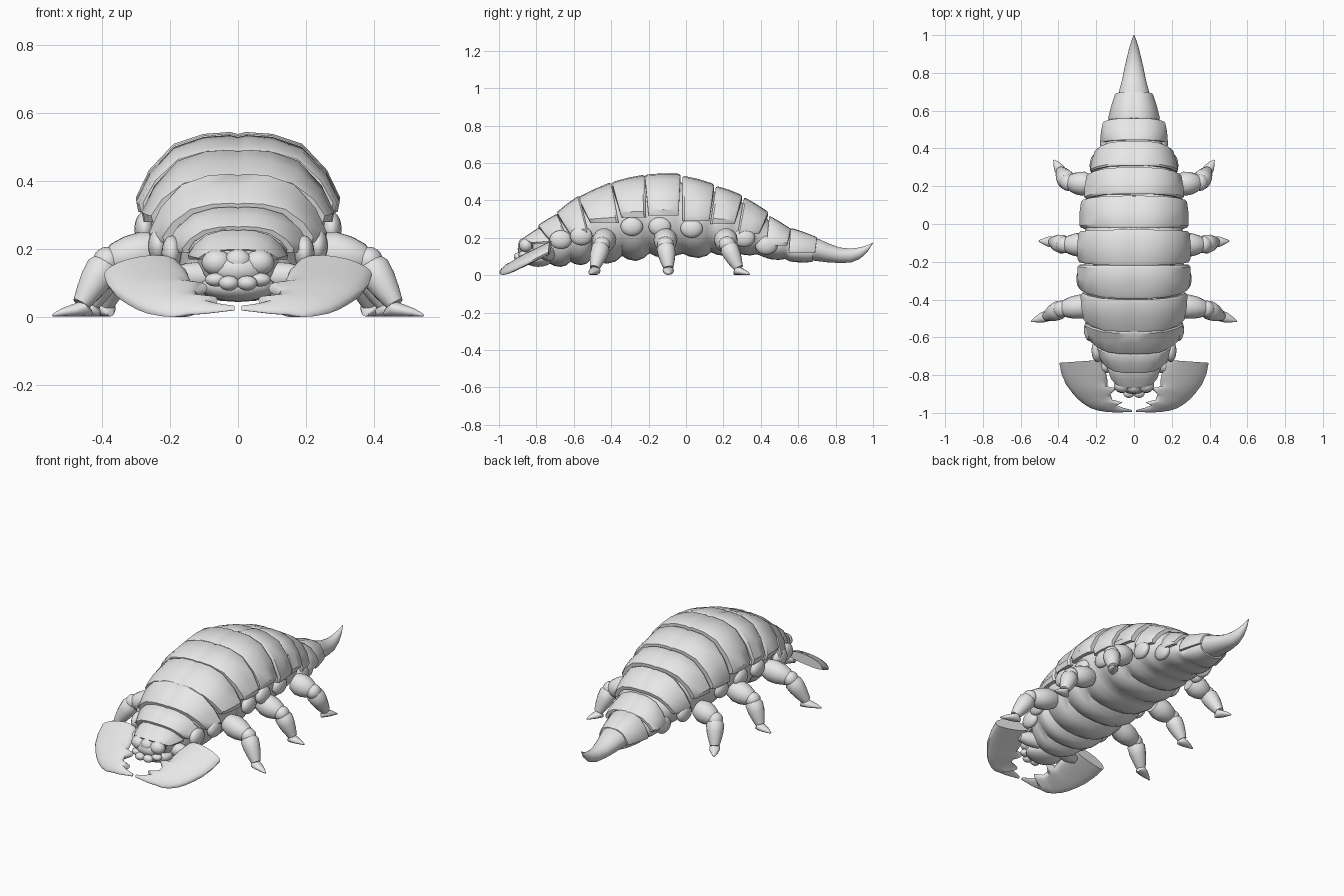
import bpy, bmesh, math
from mathutils import Vector

if "Cube" in bpy.data.objects:
    bpy.data.objects.remove(bpy.data.objects["Cube"])

grey = bpy.data.materials.new("shell_grey")
grey.use_nodes = True
grey.diffuse_color = (0.8, 0.8, 0.8, 1)
grey.node_tree.nodes["Principled BSDF"].inputs["Base Color"].default_value = (0.8, 0.8, 0.8, 1)


def finish(name, bm, angle=50):
    bmesh.ops.recalc_face_normals(bm, faces=bm.faces)
    mesh = bpy.data.meshes.new(name)
    bm.to_mesh(mesh)
    bm.free()
    mesh.materials.append(grey)
    ob = bpy.data.objects.new(name, mesh)
    bpy.context.collection.objects.link(ob)
    bpy.ops.object.select_all(action='DESELECT')
    ob.select_set(True)
    bpy.context.view_layer.objects.active = ob
    bpy.ops.object.shade_smooth_by_angle(angle=math.radians(angle))
    return ob


def loft(name, rings, angle=50):
    """Skin closed rings of equal length and cap both ends."""
    bm = bmesh.new()
    rows = [[bm.verts.new(p) for p in ring] for ring in rings]
    n = len(rows[0])
    for a, b in zip(rows, rows[1:]):
        for i in range(n):
            j = (i + 1) % n
            bm.faces.new((a[i], a[j], b[j], b[i]))
    bm.faces.new(rows[0])
    bm.faces.new(rows[-1])
    return finish(name, bm, angle)


def blob(name, centre, size):
    bm = bmesh.new()
    bmesh.ops.create_uvsphere(bm, u_segments=16, v_segments=10, radius=1)
    for v in bm.verts:
        v.co = Vector([c + s * k for c, s, k in zip(centre, size, v.co)])
    return finish(name, bm)


def limb(name, points, radii, sides=14):
    """Round limb with a radius at each path point."""
    pts = [Vector(p) for p in points]
    rings = []
    for i, p in enumerate(pts):
        d = (pts[min(i + 1, len(pts) - 1)] - pts[max(i - 1, 0)]).normalized()
        a = d.cross(Vector((0, 0, 1))).normalized()
        b = d.cross(a)
        angles = [math.tau * k / sides for k in range(sides)]
        rings.append([p + radii[i] * (a * math.cos(t) + b * math.sin(t)) for t in angles])
    return loft(name, rings)


def mix(a, b, t):
    return a + (b - a) * t


# Back plates: top front y, top rear y, front z, rear z, front width, rear width,
# lower edge z, lower front y, lower rear y, belly z
plates = [
    (-0.87, -0.78, 0.20, 0.26, 0.12, 0.15, 0.17, -0.82, -0.72, 0.07),
    (-0.79, -0.69, 0.27, 0.33, 0.17, 0.215, 0.19, -0.73, -0.63, 0.05),
    (-0.69, -0.57, 0.34, 0.43, 0.23, 0.265, 0.22, -0.62, -0.52, 0.06),
    (-0.575, -0.40, 0.42, 0.50, 0.265, 0.285, 0.28, -0.51, -0.36, 0.07),
    (-0.395, -0.22, 0.50, 0.54, 0.29, 0.30, 0.31, -0.345, -0.215, 0.085),
    (-0.22, -0.03, 0.54, 0.545, 0.298, 0.295, 0.32, -0.20, -0.04, 0.10),
    (-0.02, 0.15, 0.535, 0.49, 0.29, 0.28, 0.29, -0.02, 0.125, 0.10),
    (0.16, 0.30, 0.48, 0.43, 0.265, 0.25, 0.275, 0.13, 0.26, 0.11),
    (0.31, 0.44, 0.42, 0.34, 0.235, 0.205, 0.22, 0.275, 0.39, 0.11),
    (0.445, 0.56, 0.32, 0.25, 0.18, 0.165, 0.16, 0.43, 0.54, 0.085),
    (0.56, 0.70, 0.255, 0.205, 0.14, 0.10, 0.12, 0.55, 0.69, 0.07),
]
half_arch = [(0.08, 0.995), (0.34, 0.97), (0.63, 0.84), (0.87, 0.5), (1, 0.14), (0.98, 0)]
arch = [(-u, v) for u, v in reversed(half_arch)] + [(0, 0.97)] + half_arch

body = []
for n, (yf, yr, zf, zr, wf, wr, low, bf, br, belly) in enumerate(plates):
    rings = []
    for t, k in ((0, 0.965), (0.08, 1), (0.5, 1.015), (0.92, 1), (1, 0.965)):
        w, h = mix(wf, wr, t) * k, (mix(zf, zr, t) - low) * k
        outer = [(u * w, mix(mix(bf, br, t), mix(yf, yr, t), v), low + v * h) for u, v in arch]
        inner = [(x * 0.88, y, low + (z - low) * 0.86) for x, y, z in reversed(outer)]
        rings.append(outer + inner)
    loft("back_plate_%d" % (n + 1), rings, 35)

    # Matching body section with a swollen belly fold
    for t, k in ((0.03, 0.94), (0.25, 0.98), (0.6, 1), (0.9, 0.97)):
        w = (mix(wf, wr, t) - 0.022) * k
        top = (mix(zf, zr, t) - 0.03 - low) * k
        drop = (low - belly) * (1 + (k - 0.98) * 2)
        ym, yt = mix(bf, br, t), mix(yf, yr, t)
        ring = []
        for i in range(28):
            c, s = math.cos(math.tau * i / 28), math.sin(math.tau * i / 28)
            x = w * math.copysign(abs(c) ** 0.8, c)
            ring.append((x, mix(ym, yt, max(s, 0)), low + s * (top if s > 0 else drop)))
        body.append(ring)
loft("body", body, 60)

# Tail horn: y, middle z, half width, half height
tail = [(0.66, 0.14, 0.085, 0.06), (0.70, 0.137, 0.080, 0.062), (0.76, 0.12, 0.064, 0.052),
        (0.82, 0.107, 0.052, 0.042), (0.88, 0.105, 0.038, 0.038), (0.93, 0.118, 0.026, 0.031),
        (0.97, 0.142, 0.014, 0.018), (1.0, 0.174, 0.002, 0.002)]
loft("tail_horn", [[(w * math.cos(math.tau * i / 18), y, z + h * math.sin(math.tau * i / 18))
                    for i in range(18)] for y, z, w, h in tail])

# Head
blob("head", (0, -0.84, 0.14), (0.085, 0.06, 0.05))
blob("brow", (0, -0.865, 0.165), (0.04, 0.032, 0.035))
blob("throat", (0, -0.79, 0.09), (0.11, 0.08, 0.045))

# Mandible rows: outer x, y and inner x, y
jaw = [(0.395, -0.735, 0.18, -0.72), (0.385, -0.79, 0.15, -0.78), (0.36, -0.85, 0.14, -0.83),
       (0.33, -0.89, 0.14, -0.86), (0.30, -0.925, 0.09, -0.87), (0.27, -0.95, 0.125, -0.90),
       (0.23, -0.975, 0.115, -0.93), (0.19, -0.988, 0.06, -0.945), (0.15, -0.994, 0.09, -0.96),
       (0.10, -0.998, 0.06, -0.972), (0.01, -0.995, 0.01, -0.985)]

# Legs: path from the hip to the knee, then to the ankle, then the toe tip
legs = {
    "front": [(0.23, -0.43, 0.20), (0.385, -0.45, 0.165), (0.455, -0.485, 0.05), (0.545, -0.515, 0.015)],
    "middle": [(0.23, -0.11, 0.20), (0.37, -0.11, 0.165), (0.425, -0.095, 0.05), (0.505, -0.09, 0.015)],
    "rear": [(0.23, 0.21, 0.20), (0.35, 0.22, 0.165), (0.385, 0.275, 0.05), (0.425, 0.34, 0.015)],
}

for side, s in (("left", 1), ("right", -1)):
    # Domed mandible blade with its outer edge curled down
    rings = []
    for ox, oy, ix, iy in jaw:
        ring = []
        span = math.hypot(ox - ix, oy - iy)
        thick = min(0.03, 0.004 + 0.14 * span)
        curl = min(0.028, 0.2 * span)
        for i in range(20):
            a = math.tau * i / 20
            t = 0.5 - 0.5 * math.cos(a)
            x, y = mix(ox, ix, t), mix(oy, iy, t)
            bulge = math.copysign(abs(math.sin(a)) ** 0.8, math.sin(a))
            z = 0.022 + (y + 1) * 0.49 + thick * bulge - curl * (1 - t) ** 2
            ring.append((s * x, y, max(z, 0)))
        rings.append(ring)
    loft(side + "_mandible", rings)
    limb(side + "_mandible_root", [(s * 0.08, -0.73, 0.12), (s * 0.15, -0.75, 0.12), (s * 0.2, -0.76, 0.12)],
         [0.045, 0.04, 0.025])

    blob(side + "_eye", (s * 0.062, -0.855, 0.16), (0.045, 0.038, 0.038))
    blob(side + "_mouth_lobe", (s * 0.027, -0.895, 0.10), (0.03, 0.026, 0.022))
    blob(side + "_mouth_palp", (s * 0.065, -0.87, 0.11), (0.032, 0.025, 0.02))

    for name, path in legs.items():
        hip, knee, ankle, toe = [Vector((s * x, y, z)) for x, y, z in path]
        label = side + "_" + name
        limb(label + "_thigh", [hip.lerp(knee, t) for t in (0, 0.3, 0.6, 0.85, 1)],
             [0.05, 0.064, 0.06, 0.048, 0.032])
        blob(label + "_knee", knee, (0.042, 0.045, 0.042))
        limb(label + "_shin", [knee.lerp(ankle, t) for t in (0, 0.2, 0.5, 0.8, 1.1)],
             [0.035, 0.05, 0.047, 0.038, 0.026])
        foot = [ankle.lerp(toe, t) for t in (-0.25, 0, 0.35, 0.7, 1)]
        sizes = [(0.012, 0.01), (0.03, 0.024), (0.027, 0.018), (0.016, 0.012), (0.003, 0.004)]
        along = (toe - ankle).normalized()
        across = along.cross(Vector((0, 0, 1))).normalized()
        rings = []
        for p, (w, h) in zip(foot, sizes):
            rings.append([Vector((p.x, p.y, 0.002 + h)) + across * w * math.cos(math.tau * i / 12)
                          + Vector((0, 0, h * math.sin(math.tau * i / 12))) for i in range(12)])
        loft(label + "_foot", rings)

    # Rounded lobes under the plate edges
    for n, (x, y, z) in enumerate([(0.195, -0.67, 0.19), (0.235, -0.56, 0.21), (0.275, -0.29, 0.26),
                                   (0.265, -0.14, 0.26), (0.255, 0.03, 0.25), (0.205, 0.31, 0.20),
                                   (0.15, 0.43, 0.16)]):
        blob("%s_flank_lobe_%d" % (side, n + 1), (s * x, y, z), (0.03, 0.06, 0.05))
